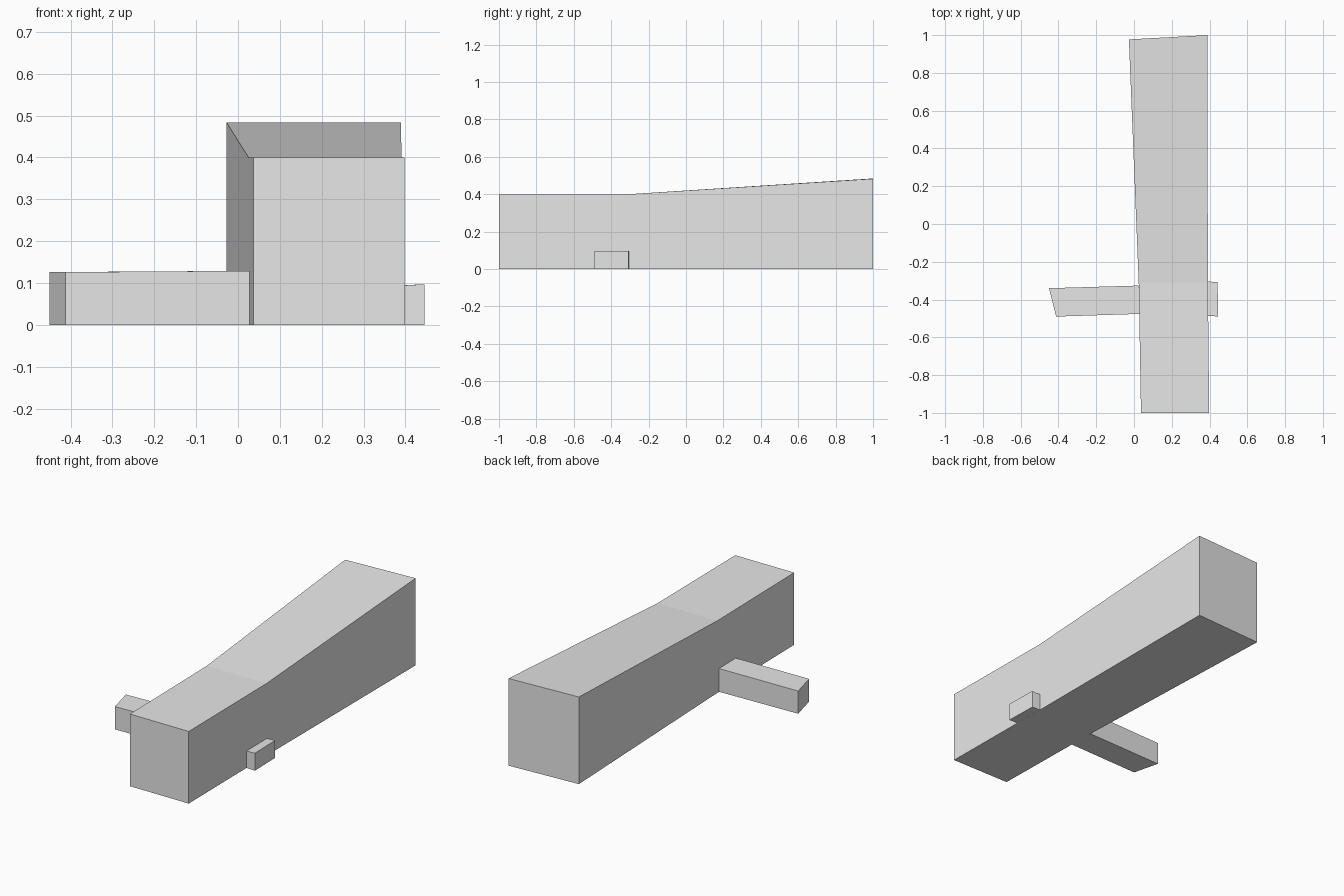
import bpy
import bmesh

cube = bpy.data.objects.get("Cube")
if cube:
    bpy.data.objects.remove(cube, do_unlink=True)

# One plain grey for the whole massing model
grey = bpy.data.materials.new("light_grey")
grey.use_nodes = True
colour = (0.8, 0.8, 0.8, 1.0)
grey.diffuse_color = colour
grey.node_tree.nodes["Principled BSDF"].inputs["Base Color"].default_value = colour


def loft(name, sections):
    """Join rectangular sections, each (left foot, right foot, left height, right height)."""
    bm = bmesh.new()
    rings = []
    for (ax, ay), (bx, by), ha, hb in sections:
        corners = [(ax, ay, 0), (bx, by, 0), (bx, by, hb), (ax, ay, ha)]
        rings.append([bm.verts.new(c) for c in corners])
    for near, far in zip(rings, rings[1:]):
        for i in range(4):
            j = (i + 1) % 4
            bm.faces.new((near[i], near[j], far[j], far[i]))
    bm.faces.new(rings[0])
    bm.faces.new(rings[-1])
    bmesh.ops.recalc_face_normals(bm, faces=bm.faces)
    mesh = bpy.data.meshes.new(name)
    bm.to_mesh(mesh)
    bm.free()
    mesh.materials.append(grey)
    obj = bpy.data.objects.new(name, mesh)
    bpy.context.collection.objects.link(obj)
    return obj


# Long hall: level at the front, widening and rising towards the back
loft("main_hall", [
    ((0.037, -1.0), (0.398, -1.0), 0.40, 0.40),
    ((0.025, -0.31), (0.391, -0.31), 0.40, 0.40),
    ((-0.027, 0.977), (0.389, 1.0), 0.483, 0.483),
])

# Low wing on the right with a slanted end
loft("side_wing", [
    ((-0.45, -0.34), (-0.412, -0.49), 0.126, 0.126),
    ((0.025, -0.326), (0.028, -0.476), 0.129, 0.129),
])

# Small porch on the left
loft("side_porch", [
    ((0.391, -0.305), (0.393, -0.487), 0.094, 0.094),
    ((0.442, -0.307), (0.446, -0.489), 0.097, 0.097),
])
